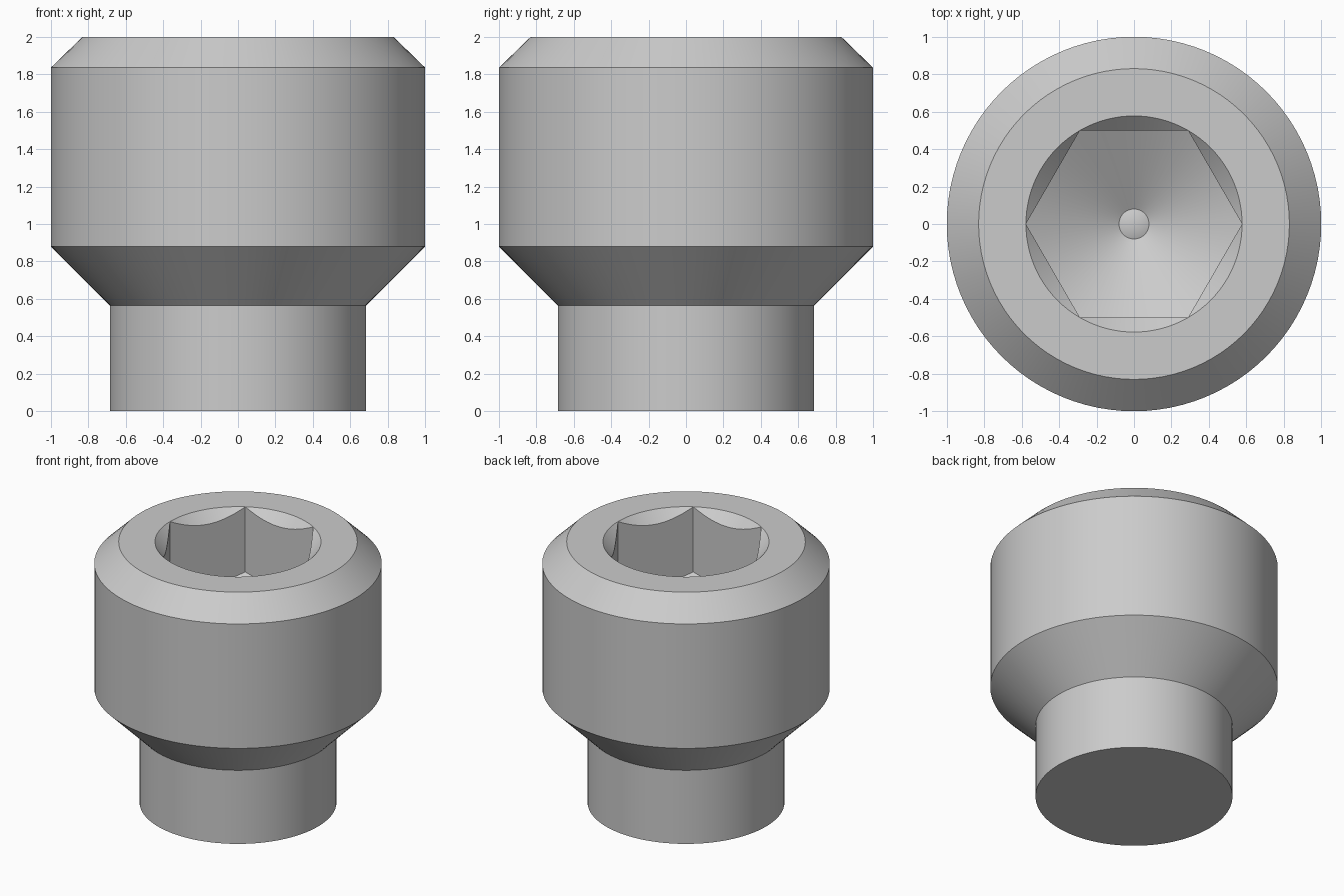
import bpy, bmesh, math

cube = bpy.data.objects.get("Cube")
if cube:
    bpy.data.objects.remove(cube, do_unlink=True)

SEGMENTS = 96
FLAT = 0.5                                    # hexagon centre to flat
CORNER = FLAT / math.cos(math.radians(30))    # hexagon centre to corner
SOCKET_Z = 1.5                                # wall bottom at the corners
SLOPE = math.tan(math.radians(30))            # drilled floor


def hex_radius(angle):
    return FLAT / math.cos(angle % math.radians(60) - math.radians(30))


def circle(r, z):
    return lambda a: (r, z)


def countersink_edge(a):
    r = hex_radius(a)
    return r, 2 - (CORNER - r)


def floor_edge(a):
    r = hex_radius(a)
    return r, SOCKET_Z - (CORNER - r) * SLOPE


# Rings from the base, up the outside, over the rim and down the hex socket
rings = [
    circle(0.685, 0), circle(0.685, 0.565),   # shank
    circle(1, 0.88), circle(1, 1.835),        # lower cone and head
    circle(0.83, 2), circle(CORNER, 2),       # top chamfer and rim
    countersink_edge, floor_edge,             # socket
    circle(0.08, SOCKET_Z - (CORNER - 0.08) * SLOPE),
]

bm = bmesh.new()
loops = []
for ring in rings:
    loop = []
    for i in range(SEGMENTS):
        a = math.tau * i / SEGMENTS
        r, z = ring(a)
        loop.append(bm.verts.new((r * math.cos(a), r * math.sin(a), z)))
    loops.append(loop)

for low, high in zip(loops, loops[1:]):
    for i in range(SEGMENTS):
        j = (i + 1) % SEGMENTS
        bm.faces.new((low[i], low[j], high[j], high[i]))

# Base disc and the small raised tip at the middle of the drilled floor
bm.faces.new(loops[0][::-1])
inner = loops[-1]
tip = bm.verts.new((0, 0, inner[0].co.z + 0.03))
for i in range(SEGMENTS):
    bm.faces.new((inner[i], inner[(i + 1) % SEGMENTS], tip))

bmesh.ops.remove_doubles(bm, verts=bm.verts, dist=0.0001)
bmesh.ops.recalc_face_normals(bm, faces=bm.faces)
mesh = bpy.data.meshes.new("socket_head_body")
bm.to_mesh(mesh)
bm.free()

# Plain steel grey
steel = bpy.data.materials.new("steel_grey")
steel.use_nodes = True
grey = (0.6, 0.6, 0.6, 1)
steel.diffuse_color = grey
steel.node_tree.nodes["Principled BSDF"].inputs["Base Color"].default_value = grey
mesh.materials.append(steel)

body = bpy.data.objects.new("socket_head_body", mesh)
bpy.context.collection.objects.link(body)
bpy.ops.object.select_all(action='DESELECT')
body.select_set(True)
bpy.context.view_layer.objects.active = body
bpy.ops.object.shade_smooth_by_angle(angle=math.radians(30))
